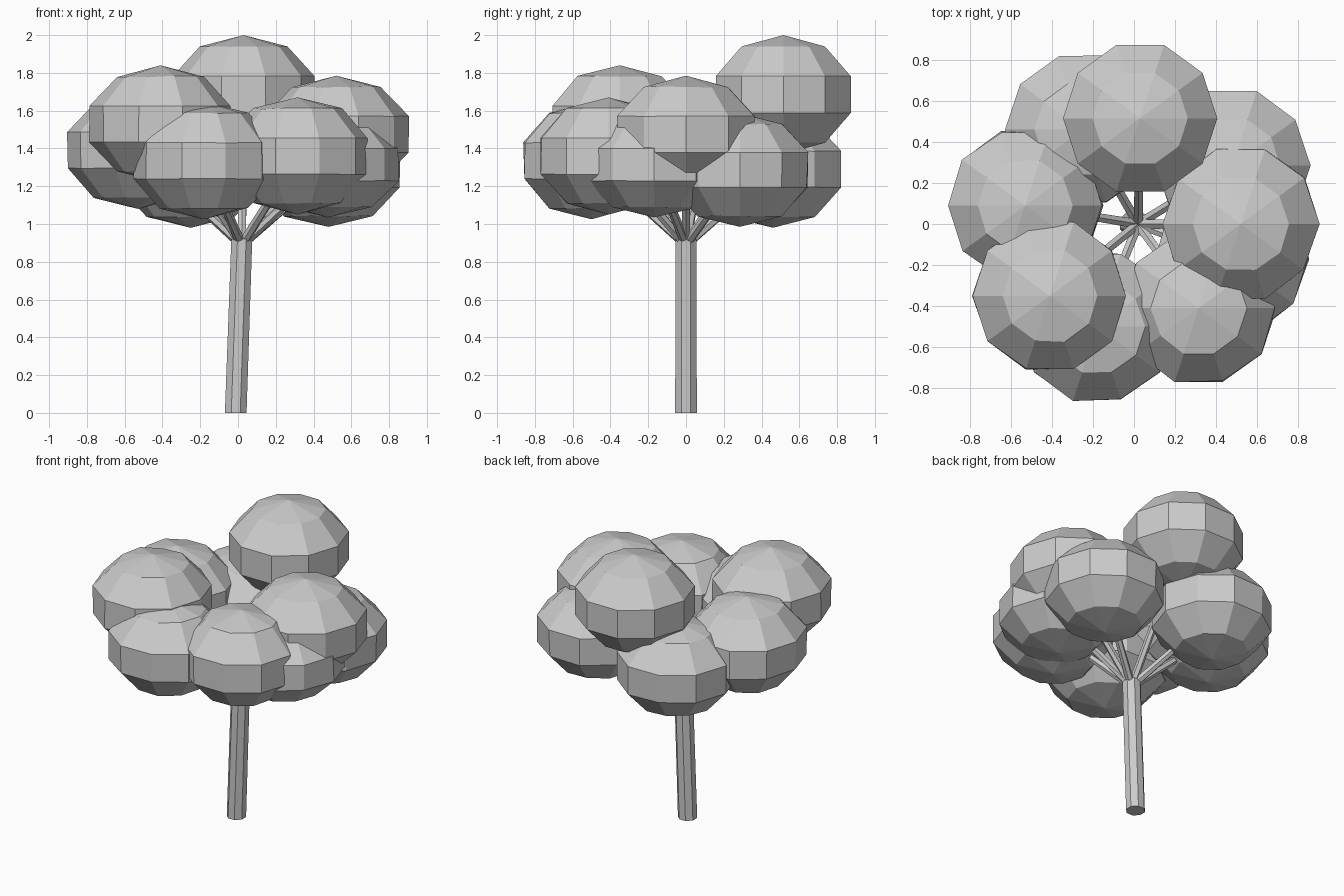
import bpy, bmesh, math, random
from mathutils import Vector, Matrix

if "Cube" in bpy.data.objects:
    bpy.data.objects.remove(bpy.data.objects["Cube"])

random.seed(4)
grey = bpy.data.materials.new("plain_grey")
grey.diffuse_color = (0.6, 0.6, 0.6, 1)
grey.use_nodes = True
grey.node_tree.nodes["Principled BSDF"].inputs["Base Color"].default_value = grey.diffuse_color


def add_object(name, bm):
    bmesh.ops.recalc_face_normals(bm, faces=bm.faces)
    mesh = bpy.data.meshes.new(name)
    bm.to_mesh(mesh)
    bm.free()
    mesh.materials.append(grey)
    bpy.context.collection.objects.link(bpy.data.objects.new(name, mesh))


def tube(name, start, end, r1, r2, sides, level=False):
    # tapered prism; level keeps both end caps horizontal
    start, end = Vector(start), Vector(end)
    turn = None if level else (end - start).to_track_quat('Z', 'Y')
    bm = bmesh.new()
    rings = []
    for centre, r in ((start, r1), (end, r2)):
        ring = []
        for i in range(sides):
            a = 2 * math.pi * (i + 0.5) / sides
            p = Vector((r * math.cos(a), r * math.sin(a), 0))
            ring.append(bm.verts.new(centre + (p if level else turn @ p)))
        rings.append(ring)
    for i in range(sides):
        j = (i + 1) % sides
        bm.faces.new((rings[0][i], rings[0][j], rings[1][j], rings[1][i]))
    for ring in rings:
        bm.faces.new(ring)
    add_object(name, bm)


def foliage(name, centre, radius, half_height, jitter):
    # flattened ten-sided ball, a corner towards +x, slightly uneven
    bm = bmesh.new()
    bmesh.ops.create_uvsphere(bm, u_segments=10, v_segments=5, radius=1,
                              matrix=Matrix.Rotation(math.radians(18), 4, 'Z'))
    for v in bm.verts:
        pole = abs(v.co.z) > 0.99
        k = 1 + random.uniform(-jitter, jitter) * (0 if pole else 1)
        v.co = Vector((v.co.x * radius * k, v.co.y * radius * k,
                       v.co.z * half_height * k)) + Vector(centre)
    add_object(name, bm)


# trunk, leaning slightly to the right
tube("trunk", (-0.012, 0, 0), (0.02, 0, 0.92), 0.062, 0.06, 8, level=True)

# leaf clusters: centre, radius, half height
clusters = {
    "back_top": ((0.03, 0.515, 1.685), 0.395, 0.315),
    "left": ((-0.53, 0.09, 1.39), 0.395, 0.31),
    "front_left": ((-0.41, -0.35, 1.53), 0.395, 0.31),
    "front": ((-0.18, -0.50, 1.335), 0.395, 0.31),
    "front_right": ((0.315, -0.41, 1.36), 0.395, 0.31),
    "right_upper": ((0.52, 0.0, 1.475), 0.40, 0.31),
    "right_lower": ((0.475, -0.17, 1.315), 0.395, 0.28),
    "back_right": ((0.48, 0.285, 1.285), 0.395, 0.30),
    "back_left": ((-0.25, 0.46, 1.29), 0.395, 0.31),
}
for name, (centre, radius, half) in clusters.items():
    foliage(name + "_foliage", centre, radius, half,
            0.0 if name == "back_top" else 0.015)
    # branch from the trunk top into the cluster
    tube(name + "_branch", (0.02, 0, 0.89), centre, 0.026, 0.02, 6)
